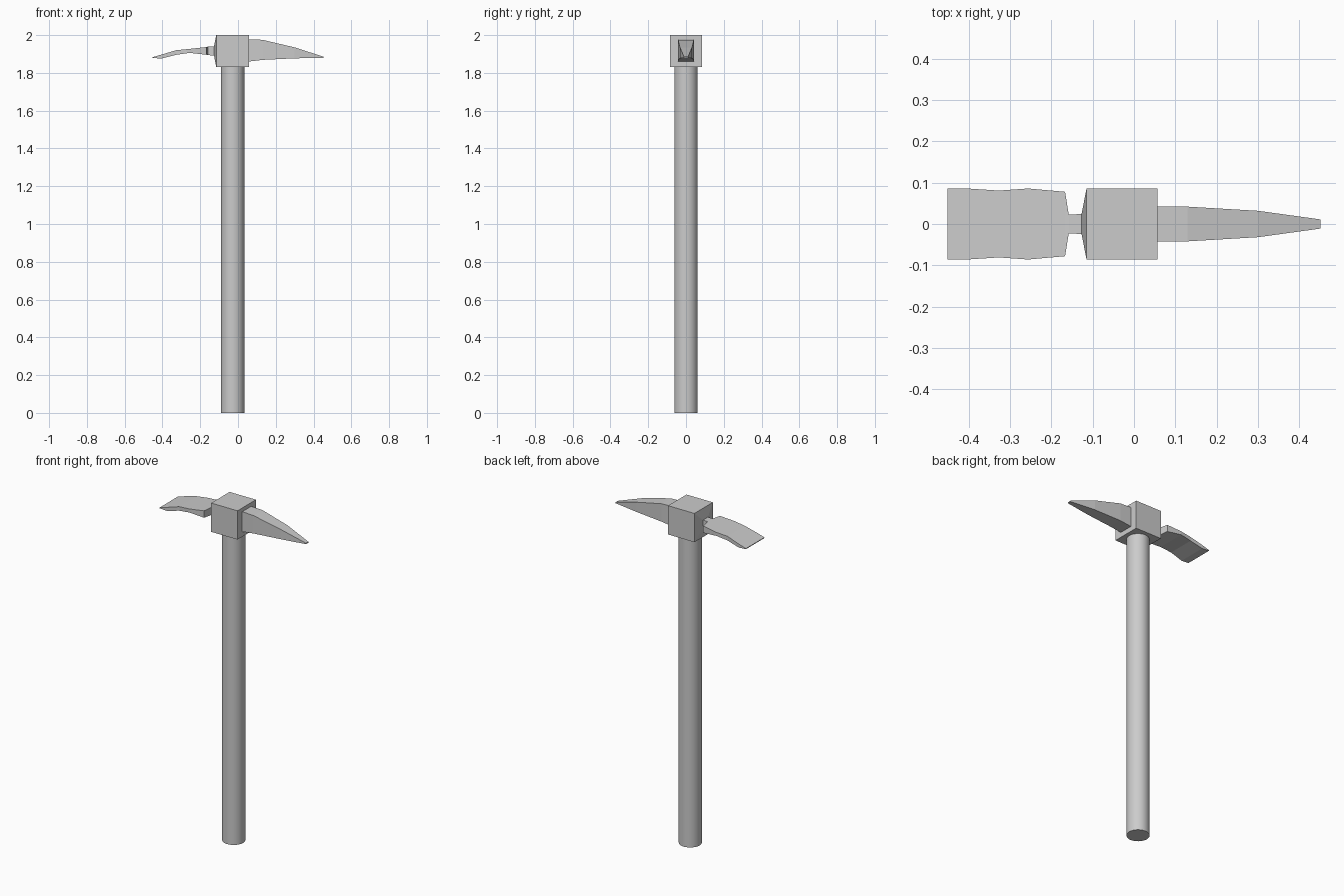
import bpy, bmesh

if "Cube" in bpy.data.objects:
    bpy.data.objects.remove(bpy.data.objects["Cube"])


def loft(name, sections):
    """Rectangular sections along x: (x, half width, z low, z high)."""
    bm = bmesh.new()
    rings = [[bm.verts.new((x, y, z)) for y, z in ((-w, lo), (w, lo), (w, hi), (-w, hi))]
             for x, w, lo, hi in sections]
    for a, b in zip(rings, rings[1:]):
        for i in range(4):
            j = (i + 1) % 4
            bm.faces.new((a[i], a[j], b[j], b[i]))
    bm.faces.new(rings[0])
    bm.faces.new(rings[-1])
    bmesh.ops.recalc_face_normals(bm, faces=bm.faces)
    mesh = bpy.data.meshes.new(name)
    bm.to_mesh(mesh)
    bm.free()
    obj = bpy.data.objects.new(name, mesh)
    bpy.context.collection.objects.link(obj)
    return obj


# Round handle
bpy.ops.mesh.primitive_cylinder_add(vertices=32, radius=0.062, depth=1.83,
                                    location=(-0.028, 0, 0.915))
bpy.context.object.name = "handle"
bpy.ops.object.shade_smooth_by_angle()

# Head block, narrow neck and curved adze blade in one piece
loft("head_and_blade", [
    (0.057, 0.086, 1.83, 2.0),
    (-0.115, 0.086, 1.83, 2.0),
    (-0.127, 0.024, 1.892, 1.94),
    (-0.158, 0.023, 1.894, 1.939),
    (-0.167, 0.078, 1.896, 1.937),
    (-0.257, 0.086, 1.906, 1.927),
    (-0.327, 0.081, 1.896, 1.92),
    (-0.405, 0.086, 1.876, 1.897),
    (-0.452, 0.086, 1.879, 1.883),
])

# Tapered pick point
loft("pick", [
    (0.057, 0.042, 1.86, 1.978),
    (0.13, 0.042, 1.869, 1.975),
    (0.30, 0.032, 1.877, 1.935),
    (0.452, 0.011, 1.88, 1.886),
])
